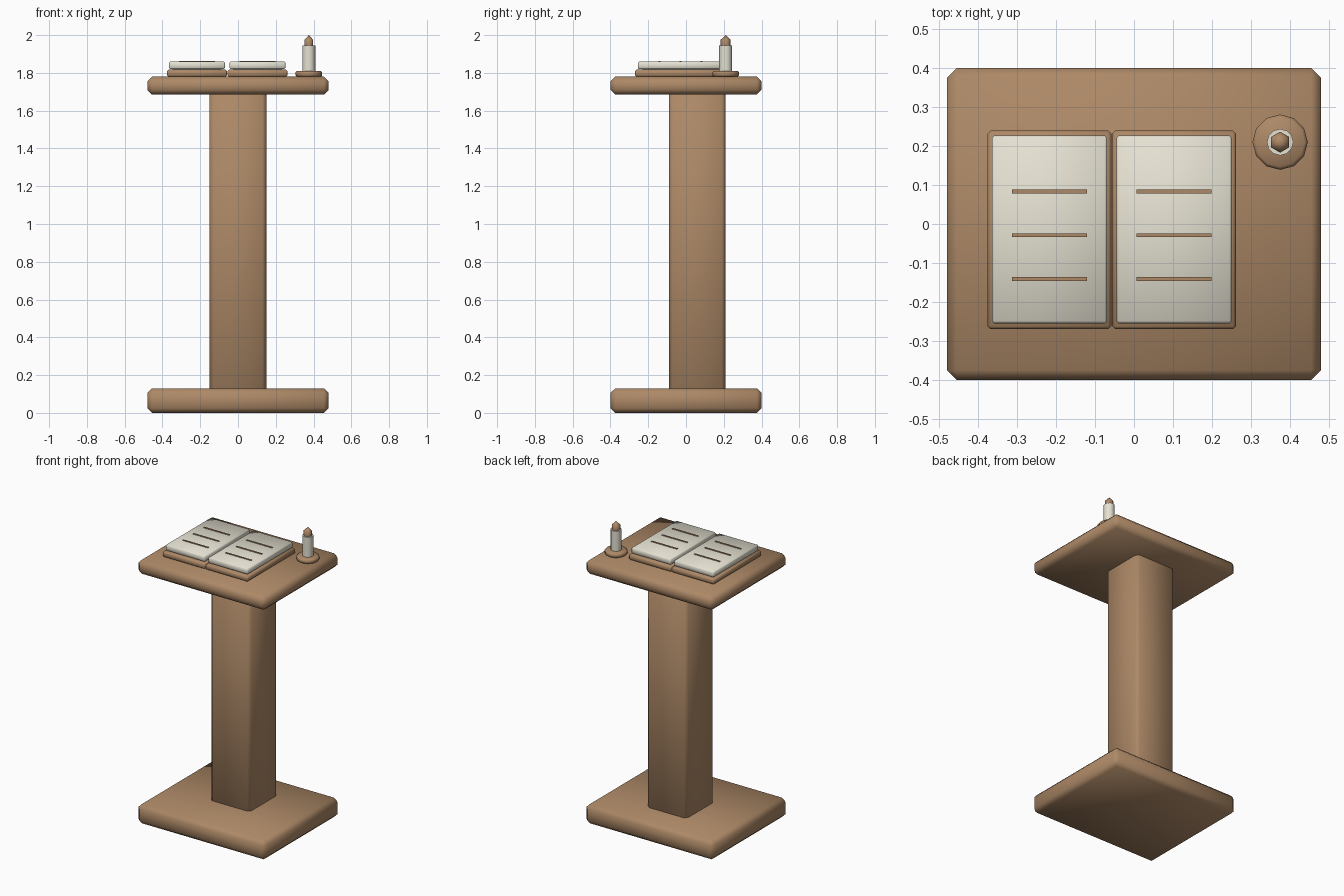
import bpy
import math

cube = bpy.data.objects.get("Cube")
if cube:
    bpy.data.objects.remove(cube, do_unlink=True)


def material(name, rgb):
    mat = bpy.data.materials.new(name)
    mat.use_nodes = True
    color = (*rgb, 1)
    mat.diffuse_color = color
    mat.node_tree.nodes["Principled BSDF"].inputs["Base Color"].default_value = color
    return mat


wood = material("warm wood", (0.42, 0.25, 0.135))
paper = material("ivory paper", (0.79, 0.76, 0.65))


def finish(name, mat, bevel=0, segments=1):
    obj = bpy.context.object
    obj.name = name
    obj.data.materials.append(mat)
    bpy.ops.object.transform_apply(location=False, rotation=True, scale=True)
    if bevel:
        mod = obj.modifiers.new("soft edges", "BEVEL")
        mod.width = bevel
        mod.segments = segments
        bpy.ops.object.modifier_apply(modifier=mod.name)
    bpy.ops.object.shade_smooth_by_angle(angle=math.radians(50))
    return obj


def box(name, mat, x, y, z, bevel=0):
    """Box given by its (low, high) range on each axis."""
    ranges = (x, y, z)
    bpy.ops.mesh.primitive_cube_add(size=1, location=[(a + b) / 2 for a, b in ranges])
    bpy.context.object.scale = [b - a for a, b in ranges]
    return finish(name, mat, bevel)


def disc(name, mat, sides, radius, z, bevel=0):
    bpy.ops.mesh.primitive_cylinder_add(
        vertices=sides, radius=radius, depth=z[1] - z[0],
        location=(CANDLE_X, CANDLE_Y, (z[0] + z[1]) / 2))
    return finish(name, mat, bevel)


# Stand
box("base", wood, (-0.48, 0.48), (-0.4, 0.4), (0, 0.13), 0.025)
box("column", wood, (-0.15, 0.15), (-0.09, 0.21), (0.1, 1.72), 0.02)
box("desk_top", wood, (-0.48, 0.48), (-0.4, 0.4), (1.685, 1.78), 0.025)

# Open book: a cover board, page block and text lines on each side
for side, cx in (("right", -0.217), ("left", 0.103)):
    box(side + "_cover", wood, (cx - 0.159, cx + 0.159), (-0.27, 0.24),
        (1.779, 1.817), 0.008)
    box(side + "_pages", paper, (cx - 0.148, cx + 0.148), (-0.255, 0.227),
        (1.82, 1.86), 0.006)
    box(side + "_page_core", paper, (cx - 0.13, cx + 0.13), (-0.23, 0.2), (1.81, 1.83))
    for i in range(3):
        y = 0.083 - 0.112 * i
        box(f"{side}_text_line_{i + 1}", wood, (cx - 0.096, cx + 0.096),
            (y - 0.005, y + 0.005), (1.857, 1.864))

# Candle on its dish
CANDLE_X, CANDLE_Y = 0.375, 0.21
disc("candle_dish", wood, 12, 0.071, (1.779, 1.81), 0.008)
disc("candle", paper, 12, 0.034, (1.805, 1.945))
bpy.ops.mesh.primitive_uv_sphere_add(
    segments=6, ring_count=3, radius=1, location=(CANDLE_X, CANDLE_Y, 1.95))
bpy.context.object.scale = (0.031, 0.031, 0.05)
finish("flame", wood)
